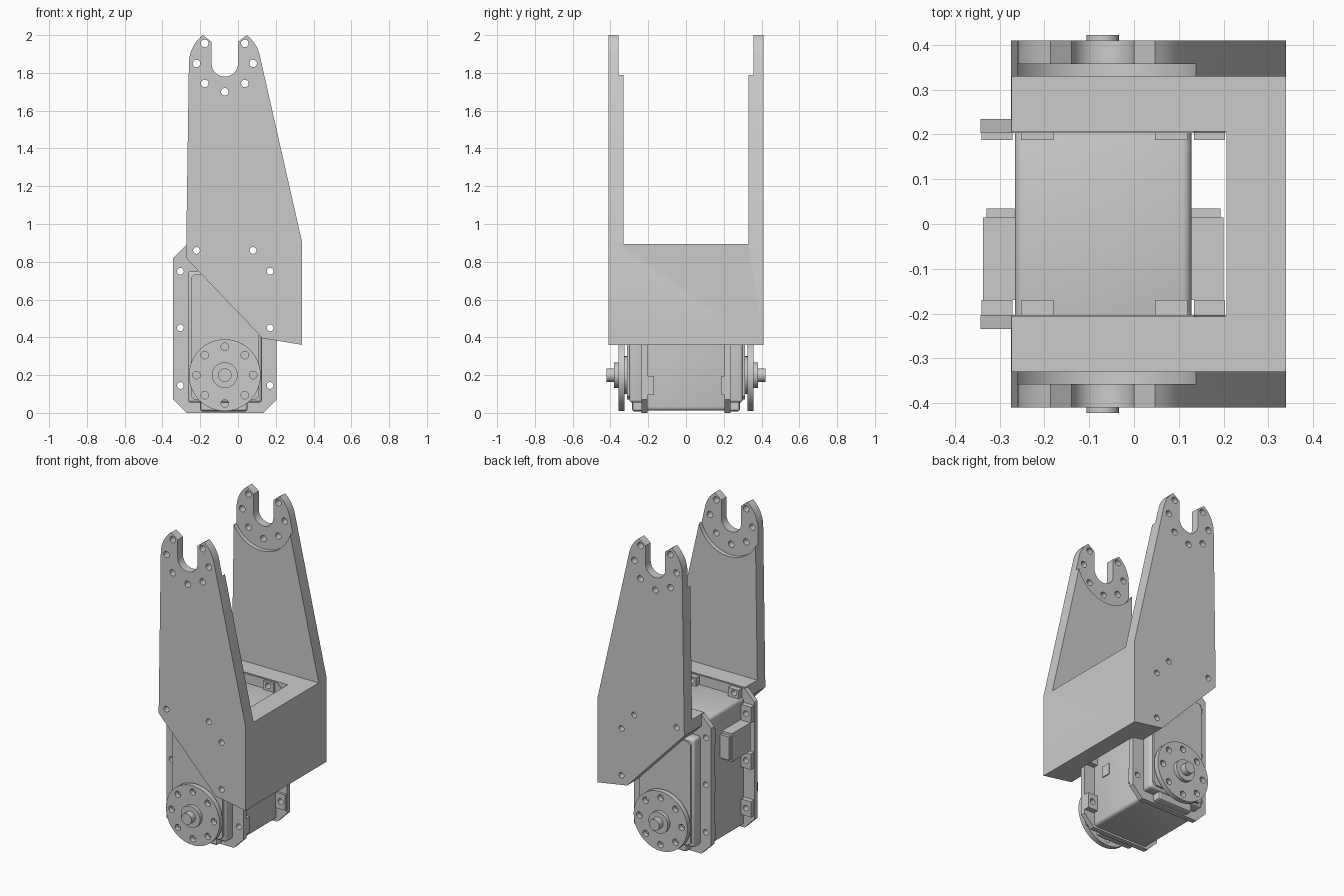
import bpy
import bmesh
from math import sin, cos, pi, radians
from mathutils import Matrix

if "Cube" in bpy.data.objects:
    bpy.data.objects.remove(bpy.data.objects["Cube"])

grey = bpy.data.materials.new("plain grey")
grey.use_nodes = True
grey.diffuse_color = (0.6, 0.6, 0.6, 1)
grey.node_tree.nodes["Principled BSDF"].inputs["Base Color"].default_value = (0.6, 0.6, 0.6, 1)

AX, TOP, LOW = -0.07, 1.85, 0.2      # pivot line of the horns and of the fork


def make(name, bm):
    bmesh.ops.recalc_face_normals(bm, faces=bm.faces)
    me = bpy.data.meshes.new(name)
    bm.to_mesh(me)
    bm.free()
    ob = bpy.data.objects.new(name, me)
    bpy.context.collection.objects.link(ob)
    me.materials.append(grey)
    return ob


def add_prism(bm, pts, y0, y1):
    face = bm.faces.new([bm.verts.new((x, y0, z)) for x, z in pts])
    new = bmesh.ops.extrude_face_region(bm, geom=[face])["geom"]
    bmesh.ops.translate(bm, verts=[v for v in new if isinstance(v, bmesh.types.BMVert)],
                        vec=(0, y1 - y0, 0))


def rect(x0, x1, z0, z1, c=0):
    if not c:
        return [(x0, z0), (x1, z0), (x1, z1), (x0, z1)]
    return [(x0 + c, z0), (x1 - c, z0), (x1, z0 + c), (x1, z1 - c),
            (x1 - c, z1), (x0 + c, z1), (x0, z1 - c), (x0, z0 + c)]


def arc(cx, cz, r, a0, a1, n):
    return [(cx + r * cos(radians(a0 + (a1 - a0) * i / n)),
             cz + r * sin(radians(a0 + (a1 - a0) * i / n))) for i in range(n + 1)]


def disc(cx, cz, r, n=32):
    return arc(cx, cz, r, 0, 360, n)[:-1]


def prism(name, pts, y0, y1):
    bm = bmesh.new()
    add_prism(bm, pts, y0, y1)
    return make(name, bm)


def apply(ob, kind, **settings):
    mod = ob.modifiers.new(kind, kind)
    for key, value in settings.items():
        setattr(mod, key, value)
    bpy.ops.object.select_all(action='DESELECT')
    bpy.context.view_layer.objects.active = ob
    ob.select_set(True)
    bpy.ops.object.modifier_apply(modifier=mod.name)


def cut(ob, cutter):
    apply(ob, 'BOOLEAN', operation='DIFFERENCE', solver='EXACT', object=cutter)


def bevel(ob, width, segments=2):
    apply(ob, 'BEVEL', width=width, segments=segments, limit_method='ANGLE')


def smooth(ob):
    bpy.ops.object.select_all(action='DESELECT')
    bpy.context.view_layer.objects.active = ob
    ob.select_set(True)
    bpy.ops.object.shade_smooth_by_angle(angle=radians(30))


def holes(name, centres, r):
    bm = bmesh.new()
    for x, z in centres:
        add_prism(bm, disc(x, z, r, 20), -1, 1)
    return make(name, bm)


# Hole patterns
side_holes = [(x, z) for x in (-0.305, 0.17) for z in (0.145, 0.45, 0.75)]
top_holes = [(-0.22, 0.86), (0.08, 0.86)]
fork_holes = arc(AX, TOP, 0.15, 135, 405, 6)
horn_holes = disc(AX, LOW, 0.15, 8)
mount_cutter = holes("mount_hole_cutter", side_holes + top_holes, 0.018)
fork_cutter = holes("fork_hole_cutter", fork_holes, 0.02)
horn_cutter = holes("horn_hole_cutter", horn_holes, 0.02)

# Bracket: one side outline, hollowed between the two arms
outline = [(-0.275, 0.82), (0.13, 0.395), (0.34, 0.36), (0.34, 0.9)]
outline += arc(AX, TOP, 0.19, 13, 52, 8) + [(0.0, 1.965)]
outline += arc(AX, TOP, 0.07, 0, -180, 20) + [(-0.14, 1.965)]
outline += arc(AX, TOP, 0.19, 128, 180, 10)
bracket = prism("bracket", outline, -0.41, 0.41)
gap = prism("arm_gap_cutter", rect(-1, 1, 0.895, 3), -0.33, 0.33)
recess = prism("fork_recess_cutter", disc(AX, TOP, 0.217, 64), -0.357, 0.357)
pocket = prism("pocket_cutter", rect(-1, 0.207, 0.1, 1), -0.207, 0.207)
cutters = [gap, recess, pocket, mount_cutter, fork_cutter]
for c in cutters:
    cut(bracket, c)
smooth(bracket)

# Motor body
body = prism("motor_body", rect(-0.266, 0.128, 0.012, 0.83), -0.225, 0.225)
bevel(body, 0.02, 3)
smooth(body)

# Small window plate and side sockets on the body
bm = bmesh.new()
add_prism(bm, rect(0.12, 0.134, 0.3, 0.37), -0.125, -0.067)
make("side_tab", bm)
for side, x0, x1 in (("right", -0.337, -0.26), ("left", 0.12, 0.2)):
    bm = bmesh.new()
    add_prism(bm, rect(x0, x1, 0.52, 0.7), -0.17, 0.015)
    add_prism(bm, rect(x0 + 0.007, x1 - 0.007, 0.535, 0.685), 0.01, 0.035)
    make(side + "_socket", bm)

for side, s in (("front", -1), ("back", 1)):
    # Mounting flange with chamfered corners
    flange = prism(side + "_flange", rect(-0.343, 0.204, 0, 0.89, 0.07), s * 0.203, s * 0.235)
    cut(flange, mount_cutter)
    smooth(flange)

    # Nut holders behind each flange hole
    inner = 0.17 if s < 0 else 0.188
    bm = bmesh.new()
    for x, z in side_holes:
        add_prism(bm, rect(x - 0.036, x + 0.033, z - 0.05, z + 0.05), s * inner, s * 0.21)
    for x, z in top_holes:
        add_prism(bm, rect(x - 0.033, x + 0.04, 0.815, 0.885), s * inner, s * 0.21)
    nuts = make(side + "_nut_holders", bm)
    cut(nuts, mount_cutter)
    smooth(nuts)

    # Gear case and the lower lip under it
    case = prism(side + "_gear_case", rect(-0.266, 0.126, 0.055, 0.75), s * 0.22, s * 0.3)
    bevel(case, 0.015, 3)
    smooth(case)
    plate = prism(side + "_case_plate", rect(-0.25, 0.11, 0.07, 0.735, 0.02), s * 0.29, s * 0.312)
    lip = prism(side + "_case_lip", rect(-0.2, 0.05, 0.008, 0.08), s * 0.22, s * 0.285)
    bevel(lip, 0.012, 2)

    # Horn, hub and shaft end
    horn = prism(side + "_horn", disc(AX, LOW, 0.19, 64), s * 0.326, s * 0.358)
    cut(horn, horn_cutter)
    smooth(horn)
    smooth(prism(side + "_horn_spacer", disc(AX, LOW, 0.1), s * 0.3, s * 0.33))
    smooth(prism(side + "_hub", disc(AX, LOW, 0.068), s * 0.35, s * 0.382))
    smooth(prism(side + "_shaft", disc(AX, LOW, 0.036), s * 0.37, s * 0.422))

# Helpers stay out of the result
for c in cutters + [horn_cutter]:
    bpy.data.objects.remove(c)
